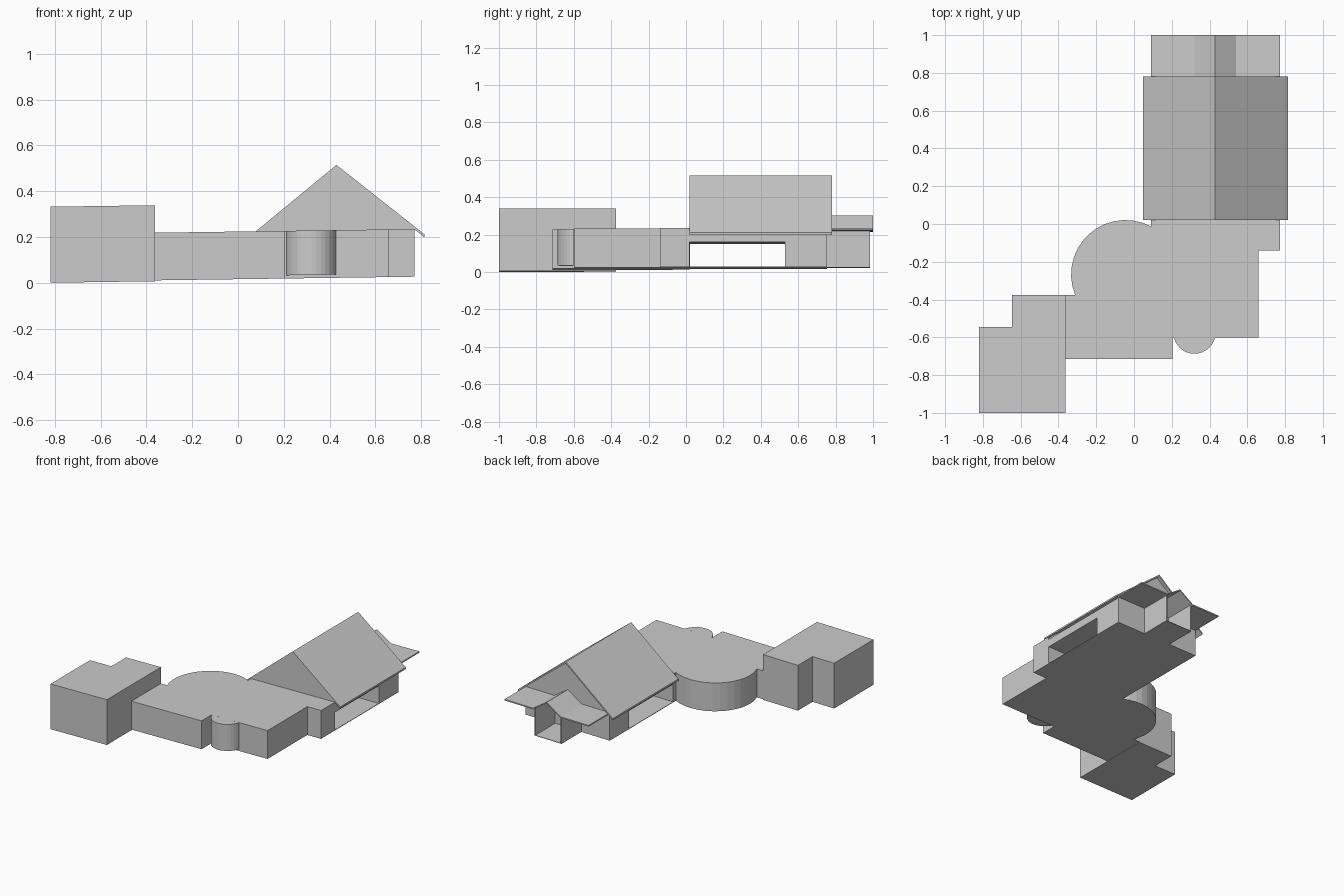
import bpy, bmesh
from math import sin, cos, radians

if "Cube" in bpy.data.objects:
    bpy.data.objects.remove(bpy.data.objects["Cube"])

SLOPE = 0.014  # the whole building rises gently towards +x


def arc(cx, cy, r, a0, a1, n):
    """Points along an arc, angles in degrees."""
    return [(cx + r * cos(radians(a0 + (a1 - a0) * i / n)),
             cy + r * sin(radians(a0 + (a1 - a0) * i / n))) for i in range(n + 1)]


def extrude(name, profile, axis, lo, hi):
    """Extrude a closed 2D profile along the x, y or z axis from lo to hi."""
    place = {'x': lambda p, t: (t, p[0], p[1]),
             'y': lambda p, t: (p[0], t, p[1]),
             'z': lambda p, t: (p[0], p[1], t)}[axis]
    bm = bmesh.new()
    face = bm.faces.new([bm.verts.new(place(p, lo)) for p in profile])
    ext = bmesh.ops.extrude_face_region(bm, geom=[face], use_keep_orig=True)
    for v in ext['geom']:
        if isinstance(v, bmesh.types.BMVert):
            v.co['xyz'.index(axis)] = hi
    for v in bm.verts:
        v.co.z += SLOPE * (v.co.x + 0.82)
    bmesh.ops.recalc_face_normals(bm, faces=bm.faces)
    mesh = bpy.data.meshes.new(name)
    bm.to_mesh(mesh)
    bm.free()
    ob = bpy.data.objects.new(name, mesh)
    bpy.context.collection.objects.link(ob)
    return ob


def slab(top, t):
    """Close a roof line into a thin profile of vertical thickness t."""
    return top + [(x, z - t) for x, z in reversed(top)]


# Tall stepped block at the west end
extrude("tall_block", [(-0.82, -1), (-0.363, -1), (-0.363, -0.375), (-0.645, -0.375),
                       (-0.645, -0.545), (-0.82, -0.545)], 'z', 0, 0.332)

# Low flat-roofed centre with a large round room on its back side
centre = [(-0.363, -0.715), (0.205, -0.715), (0.205, -0.6), (0.66, -0.6), (0.66, -0.14),
          (0.772, -0.14), (0.772, 0.02), (0.09, 0.02)]
centre += arc(-0.045, -0.267, 0.288, 62, 202, 14) + [(-0.31, -0.375), (-0.363, -0.375)]
extrude("centre_block", centre, 'z', 0.004, 0.212)

# Round bay on the front wall
extrude("round_bay", arc(0.32, -0.575, 0.112, 193, 347, 14), 'z', 0.018, 0.212)

# Hall with an open passage running through it from side to side
extrude("hall", [(0.02, 0.004), (0.755, 0.004), (0.755, 0.195), (0.02, 0.195),
                 (0.02, 0.137), (0.53, 0.137), (0.53, 0.008), (0.02, 0.008)], 'x', 0.09, 0.772)

# Steep main roof and its gable walls
roof_line = [(0.048, 0.188), (0.43, 0.497), (0.815, 0.188)]
extrude("main_roof", slab(roof_line, 0.013), 'y', 0.02, 0.78)
for name, y in (("front_gable", 0.021), ("back_gable", 0.745)):
    extrude(name, [(0.09, 0.19), (0.772, 0.19), (0.772, 0.212), (0.43, 0.485), (0.09, 0.212)],
            'y', y, y + 0.01)

# Porch roof: flat wings with a small central peak
porch_line = [(0.09, 0.21), (0.32, 0.21), (0.43, 0.284), (0.54, 0.21), (0.772, 0.21)]
extrude("porch_roof", slab(porch_line, 0.009), 'y', 0.755, 1.0)

# Entrance porch, open at the back
for name, x in (("porch_wall_left", 0.32), ("porch_wall_right", 0.532)):
    extrude(name, [(x, 0.755), (x + 0.008, 0.755), (x + 0.008, 0.985), (x, 0.985)],
            'z', 0.004, 0.206)
extrude("porch_floor", [(0.328, 0.755), (0.532, 0.755), (0.532, 0.985), (0.328, 0.985)],
        'z', 0.004, 0.008)
